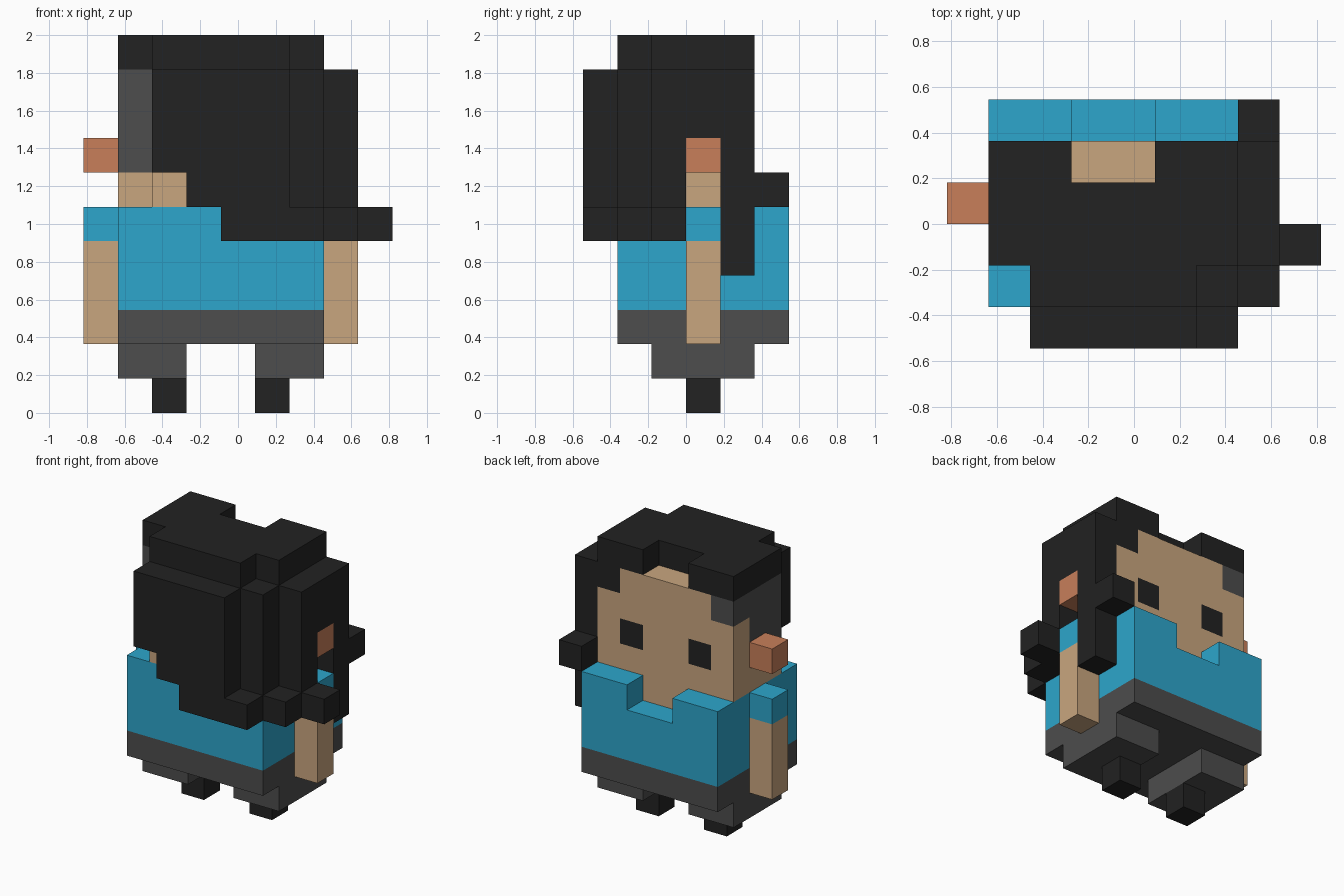
import bpy, bmesh

if "Cube" in bpy.data.objects:
    bpy.data.objects.remove(bpy.data.objects["Cube"])

U = 2 / 11                      # edge of one block
ORIGIN = (4.5, 3, 0)            # block coordinates of the world origin


def material(name, hexcode):
    def linear(c):
        c /= 255
        return c / 12.92 if c <= 0.04045 else ((c + 0.055) / 1.055) ** 2.4
    mat = bpy.data.materials.new(name)
    mat.diffuse_color = [linear(int(hexcode[i:i + 2], 16)) for i in (0, 2, 4)] + [1]
    mat.use_nodes = True
    mat.node_tree.nodes["Principled BSDF"].inputs["Base Color"].default_value = mat.diffuse_color
    return mat


black = material("black", "222222")
grey = material("dark grey", "4d4d4d")
blue = material("blue", "2da6cc")
skin = material("skin tan", "c9a67f")
orange = material("ear orange", "c87f5a")

owner = {}                      # block -> part name; later parts replace earlier ones
colour = {}


def part(name, mat, *boxes):
    """Claim the blocks inside boxes given as x0, x1, y0, y1, z0, z1."""
    colour[name] = mat
    for x0, x1, y0, y1, z0, z1 in boxes:
        for x in range(x0, x1):
            for y in range(y0, y1):
                for z in range(z0, z1):
                    owner[x, y, z] = name


def mirrored(box):
    """The body is symmetric about block coordinate x = 4."""
    return (8 - box[1], 8 - box[0]) + box[2:]


# Legs, trousers and shirt
for side, flip in (("left", lambda b: b), ("right", mirrored)):
    part(side + "_foot", black, flip((2, 3, 3, 4, 0, 1)))
    part(side + "_leg", grey, flip((1, 3, 2, 5, 1, 2)))
    part(side + "_arm", skin, flip((0, 1, 3, 4, 2, 5)))
    part(side + "_sleeve", blue, flip((0, 1, 3, 4, 5, 6)))
part("trousers", grey, (1, 7, 1, 6, 2, 3))
part("shirt", blue, (1, 7, 1, 6, 3, 6))
for x in (3, 4):                # open neckline
    del owner[x, 5, 5]

# Head, with the chin set into the neckline
part("head", skin, (1, 7, 2, 5, 6, 10), (2, 7, 1, 2, 6, 10), (2, 6, 3, 5, 5, 6))
part("shaved_side", grey, (1, 2, 2, 3, 7, 10), (1, 2, 3, 4, 8, 10), (1, 2, 4, 5, 9, 10))

# Hair: cap, back sweep, side curtain and curled ends
part("hair_cap", black, (1, 3, 2, 5, 10, 11), (5, 7, 2, 5, 10, 11),
     (3, 5, 2, 4, 10, 11), (2, 6, 1, 2, 10, 11), (6, 7, 4, 5, 9, 10))
part("hair_back", black, (2, 3, 0, 2, 7, 10), (3, 4, 0, 2, 6, 10),
     (4, 6, 0, 1, 5, 10), (4, 7, 1, 2, 6, 10))
part("hair_side", black, (7, 8, 2, 3, 5, 10), (7, 8, 3, 4, 8, 10), (7, 8, 4, 5, 4, 10))
part("hair_ends", black, (6, 7, 0, 1, 5, 6), (7, 8, 1, 2, 5, 6),
     (8, 9, 2, 3, 5, 6), (7, 8, 5, 6, 6, 7))

# Ears and eyes
for side, flip in (("left", lambda b: b), ("right", mirrored)):
    part(side + "_ear", orange, flip((0, 1, 3, 4, 7, 8)))
    part(side + "_eye", black, flip((2, 3, 4, 5, 7, 8)))

# Build each part as the outer skin of its blocks
for name, mat in colour.items():
    bm = bmesh.new()
    for cell in [c for c, n in owner.items() if n == name]:
        for axis in range(3):
            for step in (0, 1):
                near = list(cell)
                near[axis] += 2 * step - 1
                if tuple(near) in owner:
                    continue
                corners = []
                for a, b in ((0, 0), (1, 0), (1, 1), (0, 1)):
                    p = list(cell)
                    p[axis] += step
                    p[(axis + 1) % 3] += a
                    p[(axis + 2) % 3] += b
                    corners.append(bm.verts.new([(v - o) * U for v, o in zip(p, ORIGIN)]))
                bm.faces.new(corners if step else corners[::-1])
    bmesh.ops.remove_doubles(bm, verts=bm.verts, dist=0.001)
    mesh = bpy.data.meshes.new(name)
    bm.to_mesh(mesh)
    bm.free()
    mesh.materials.append(mat)
    bpy.context.collection.objects.link(bpy.data.objects.new(name, mesh))
